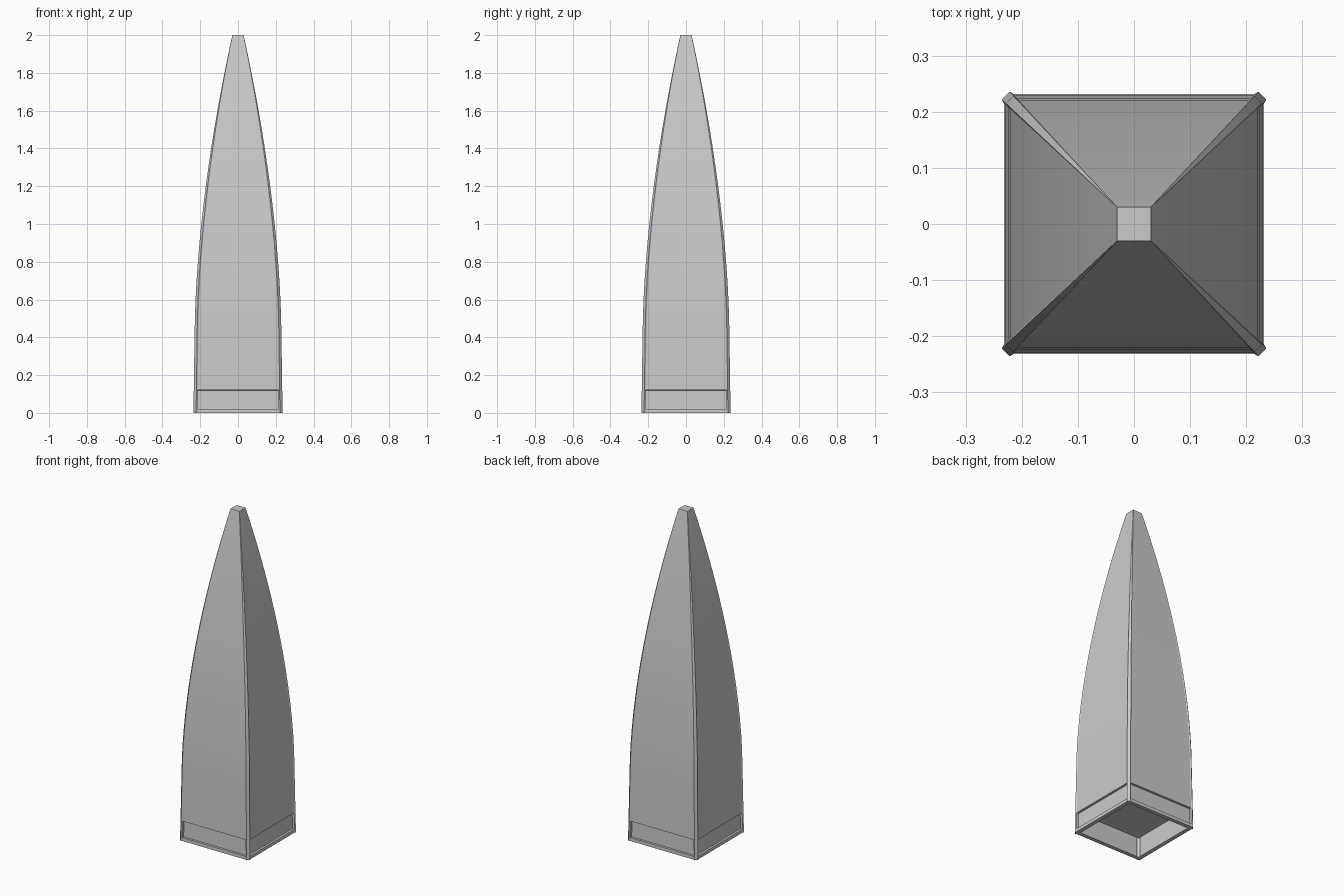
import bpy, bmesh, math

if "Cube" in bpy.data.objects:
    bpy.data.objects.remove(bpy.data.objects["Cube"])


def half_width(z):
    """Curved taper of the tower, slightly flared below z = 0.4."""
    if z < 0.4:
        return 0.23 + 0.006 * (1 - z / 0.4)
    return 0.23 - 0.2 * ((z - 0.4) / 1.6) ** 1.75


def ring(bm, a, z):
    """Square section with a raised, chamfered rib at each corner."""
    s = max(0.0, (a - 0.03) / 0.206) * 0.98 + 0.02
    e, c, d = a - 0.021 * s, a - 0.014 * s, a - 0.004 * s
    corner = [(d, e), (a, c), (c, a), (e, d)]
    pts = []
    for k in range(4):
        for x, y in corner:
            for _ in range(k):
                x, y = -y, x
            pts.append(bm.verts.new((x, y, z)))
    return pts


bm = bmesh.new()

# Lobby cavity, open at the bottom, then the outer shell from the ground up
levels = [(0.211, 0.12), (0.211, 0.0)]
heights = [0, 0.02, 0.12, 0.4] + [0.4 + 1.6 * i / 16 for i in range(1, 17)]
levels += [(half_width(z), z) for z in heights]
rings = [ring(bm, a, z) for a, z in levels]

panels = []
for j, (lo, hi) in enumerate(zip(rings, rings[1:])):
    for i in range(16):
        n = (i + 1) % 16
        f = bm.faces.new((lo[i], lo[n], hi[n], hi[i]))
        if j == 3 and i % 4 == 3:
            panels.append(f)
bm.faces.new(rings[0][::-1])
bm.faces.new(rings[-1])
bm.normal_update()

# Recessed panels around the base
for f in bmesh.ops.extrude_discrete_faces(bm, faces=panels)["faces"]:
    f.normal_update()
    offset = f.normal * -0.014
    bmesh.ops.translate(bm, verts=f.verts[:], vec=offset)

bmesh.ops.recalc_face_normals(bm, faces=bm.faces[:])
mesh = bpy.data.meshes.new("tower_shell")
bm.to_mesh(mesh)
bm.free()
tower = bpy.data.objects.new("tower_shell", mesh)
bpy.context.collection.objects.link(tower)

bpy.context.view_layer.objects.active = tower
tower.select_set(True)
bpy.ops.object.shade_smooth_by_angle(angle=math.radians(15))
